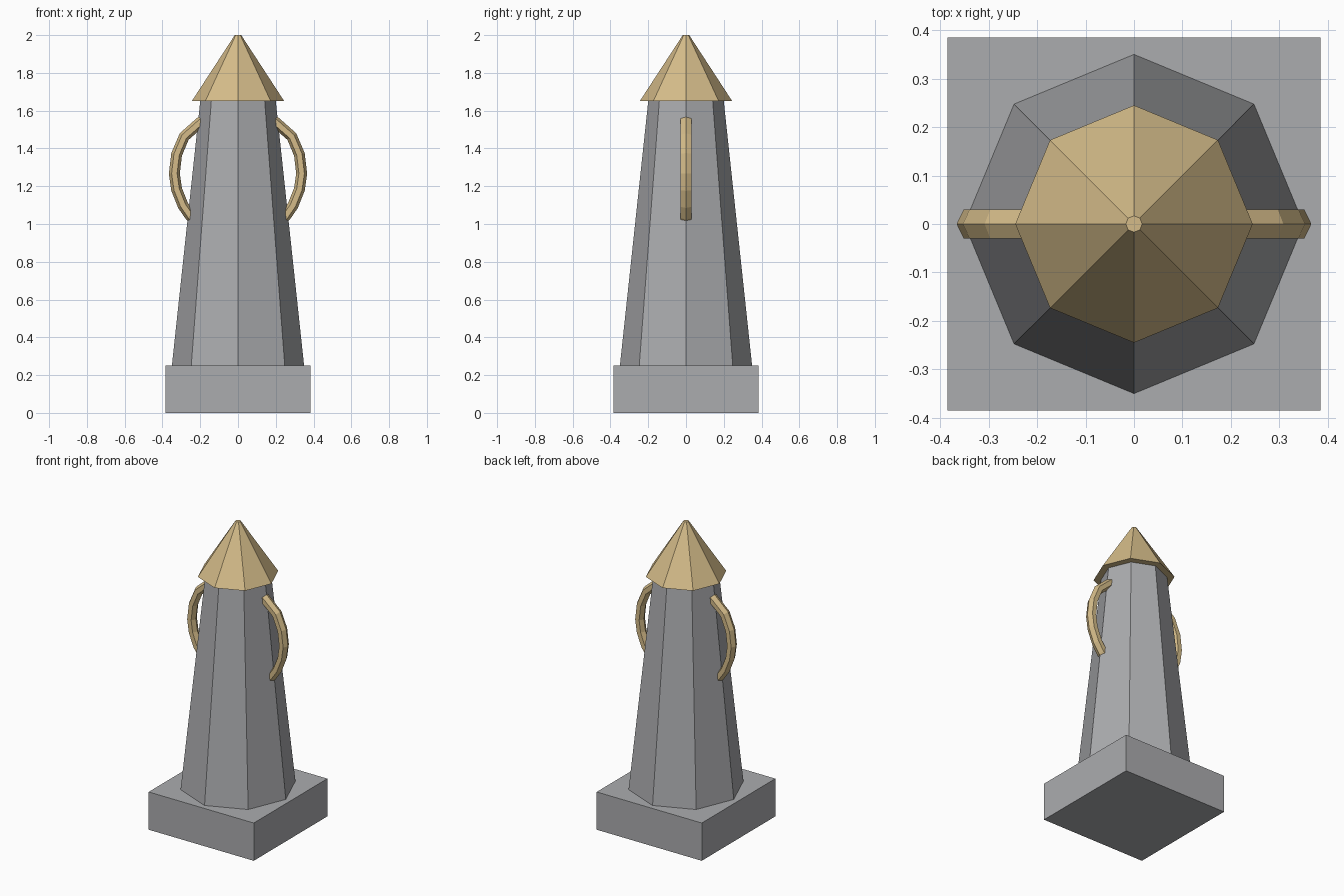
import bpy, bmesh, math
from mathutils import Vector

if "Cube" in bpy.data.objects:
    bpy.data.objects.remove(bpy.data.objects["Cube"])


def material(name, color):
    m = bpy.data.materials.new(name)
    m.diffuse_color = (*color, 1)
    m.use_nodes = True
    m.node_tree.nodes["Principled BSDF"].inputs["Base Color"].default_value = m.diffuse_color
    return m


STONE = material("grey stone", (0.41, 0.415, 0.43))
GOLD = material("pale gold", (0.66, 0.50, 0.25))


def add_object(name, bm, mat):
    bmesh.ops.recalc_face_normals(bm, faces=bm.faces)
    mesh = bpy.data.meshes.new(name)
    bm.to_mesh(mesh)
    bm.free()
    mesh.materials.append(mat)
    obj = bpy.data.objects.new(name, mesh)
    bpy.context.collection.objects.link(obj)
    return obj


def loft(name, rings, mat):
    """Skin a list of equally long point rings and cap both ends."""
    bm = bmesh.new()
    loops = [[bm.verts.new(p) for p in ring] for ring in rings]
    n = len(loops[0])
    for a, b in zip(loops, loops[1:]):
        for i in range(n):
            j = (i + 1) % n
            bm.faces.new((a[i], a[j], b[j], b[i]))
    bm.faces.new(loops[0][::-1])
    bm.faces.new(loops[-1])
    return add_object(name, bm, mat)


def octagon(radius, z):
    return [(radius * math.cos(i * math.pi / 4), radius * math.sin(i * math.pi / 4), z)
            for i in range(8)]


# Square plinth
h = 0.385
loft("plinth", [[(-h, -h, z), (h, -h, z), (h, h, z), (-h, h, z)] for z in (0, 0.25)], STONE)

# Tapered eight-sided shaft and pointed cap
loft("shaft", [octagon(0.35, 0.25), octagon(0.20, 1.65)], STONE)
loft("cap", [octagon(0.245, 1.65), octagon(0.017, 2.0)], GOLD)

# Curved side handles with a six-sided section, ends sunk into the shaft
path = [Vector((x, 0, z)) for x, z in (
    (0.165, 1.563), (0.20, 1.538), (0.285, 1.463), (0.325, 1.368), (0.337, 1.267),
    (0.325, 1.183), (0.291, 1.098), (0.252, 1.042), (0.22, 1.01))]
for side, label in ((1, "right_handle"), (-1, "left_handle")):
    rings = []
    for i, p in enumerate(path):
        t = (path[min(i + 1, len(path) - 1)] - path[max(i - 1, 0)]).normalized()
        out = Vector((-t.z, 0, t.x))
        ring = []
        for k in range(6):
            a = k * math.pi / 3
            q = p + out * 0.029 * math.cos(a) + Vector((0, 0.0346 * math.sin(a), 0))
            ring.append((side * q.x, q.y, q.z))
        rings.append(ring)
    loft(label, rings, GOLD)
